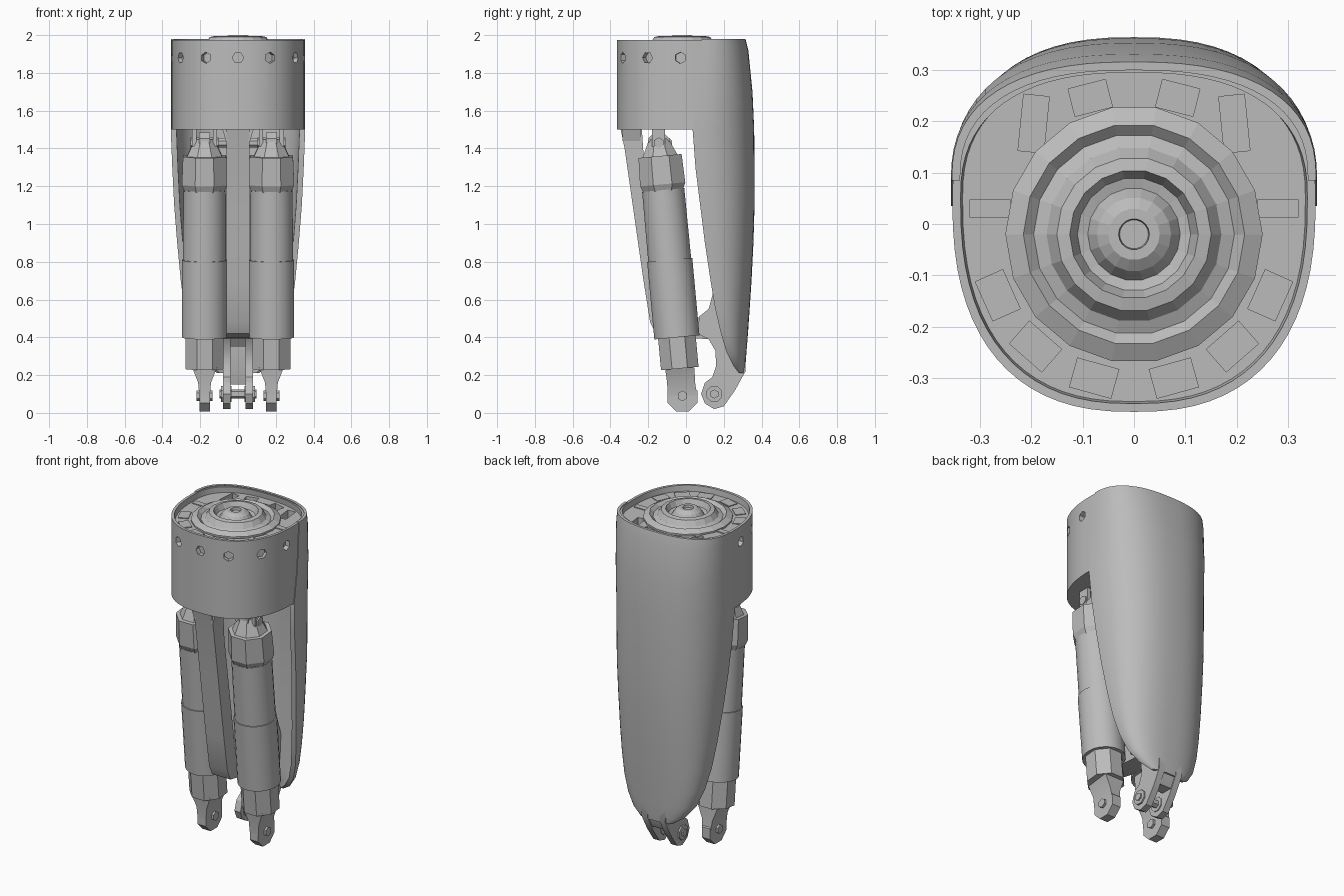
import bpy, bmesh, math
from mathutils import Vector, Matrix

if "Cube" in bpy.data.objects:
    bpy.data.objects.remove(bpy.data.objects["Cube"])

grey = bpy.data.materials.new("plain_grey")
grey.use_nodes = True
grey.diffuse_color = (0.5, 0.5, 0.5, 1)
grey.node_tree.nodes["Principled BSDF"].inputs["Base Color"].default_value = (0.5, 0.5, 0.5, 1)


def make(name, bm, smooth=True):
    bmesh.ops.recalc_face_normals(bm, faces=bm.faces)
    mesh = bpy.data.meshes.new(name)
    bm.to_mesh(mesh)
    bm.free()
    mesh.materials.append(grey)
    ob = bpy.data.objects.new(name, mesh)
    bpy.context.collection.objects.link(ob)
    bpy.ops.object.select_all(action='DESELECT')
    ob.select_set(True)
    bpy.context.view_layer.objects.active = ob
    if smooth:
        bpy.ops.object.shade_smooth_by_angle(angle=math.radians(32))
    return ob


def loft(name, rings):
    """Solid through closed rings of points, capped at both ends."""
    bm = bmesh.new()
    loops = [[bm.verts.new(p) for p in ring] for ring in rings]
    n = len(loops[0])
    for a, b in zip(loops, loops[1:]):
        for i in range(n):
            j = (i + 1) % n
            bm.faces.new((a[i], a[j], b[j], b[i]))
    bm.faces.new(loops[0])
    bm.faces.new(loops[-1])
    return make(name, bm)


def prism(name, profile, x0, x1):
    """Side profile (y, z) extruded across x."""
    return loft(name, [[(x, y, z) for y, z in profile] for x in (x0, x1)])


def rod(name, p0, p1, r0, r1=None, n=20):
    p0, p1 = Vector(p0), Vector(p1)
    d = p1 - p0
    turn = Vector((0, 0, 1)).rotation_difference(d).to_matrix().to_4x4()
    m = Matrix.Translation((p0 + p1) / 2) @ turn @ Matrix.Rotation(math.pi / n, 4, 'Z')
    bm = bmesh.new()
    bmesh.ops.create_cone(bm, cap_ends=True, segments=n, radius1=r0,
                          radius2=r0 if r1 is None else r1, depth=d.length, matrix=m)
    return make(name, bm, n > 8)


def box(name, centre, size, spin=0):
    bm = bmesh.new()
    m = (Matrix.Translation(centre) @ Matrix.Rotation(spin, 4, 'Z')
         @ Matrix.Diagonal((*size, 1)))
    bmesh.ops.create_cube(bm, size=1, matrix=m)
    return make(name, bm, False)


def cut(target, cutter):
    mod = target.modifiers.new("cut", 'BOOLEAN')
    mod.operation = 'DIFFERENCE'
    mod.solver = 'EXACT'
    mod.object = cutter
    bpy.context.view_layer.objects.active = target
    bpy.ops.object.modifier_apply(modifier=mod.name)
    bpy.data.objects.remove(cutter)


def rounded(t, power):
    """Point at angle t on a unit superellipse."""
    c, s = math.cos(t), math.sin(t)
    e = 2 / power
    return math.copysign(abs(c) ** e, c), math.copysign(abs(s) ** e, s)


# Rear shell sections: height, half width, front edge y, back y
SHELL = [(1.98, .354, .085, .315), (1.92, .356, .08, .33), (1.7, .356, .065, .352),
         (1.5, .356, .035, .361), (1.3, .348, .05, .363), (1.1, .338, .075, .363),
         (.9, .322, .10, .357), (.7, .303, .13, .347), (.55, .284, .155, .337),
         (.42, .258, .185, .328), (.32, .222, .215, .32), (.25, .17, .25, .315),
         (.21, .11, .28, .31)]
BACK_POWER, FRONT_POWER = 2.45, 2.45


def back_at(z):
    for hi, lo in zip(SHELL, SHELL[1:]):
        if lo[0] <= z <= hi[0]:
            return lo[3] + (hi[3] - lo[3]) * (z - lo[0]) / (hi[0] - lo[0])


def crescent(z, w, f, b, steps=32):
    d = min(.016 if z > 1.6 else .03, w * .3, (b - f) * .5)
    arc = [rounded(math.pi * i / steps, BACK_POWER) for i in range(steps + 1)]
    outer = [(w * c, f + (b - f) * s, z) for c, s in arc]
    inner = [((w - d) * c, f + (b - d - f) * s, z) for c, s in arc]
    return outer + inner[::-1]


loft("rear_shell", [crescent(*row) for row in SHELL])

# Upper housing: rounded square, recessed top
MID, FRONT, WIDE = .05, .365, .353


def outline(z, inset=0, n=72):
    ring = []
    for i in range(n):
        t = 2 * math.pi * i / n
        c, s = rounded(t, BACK_POWER if i < n / 2 else FRONT_POWER)
        reach = (back_at(z) - .006 - MID if s > 0 else MID + FRONT) - inset
        ring.append(((WIDE - inset) * c, MID + reach * s, z))
    return ring


housing = loft("upper_housing", [outline(1.5), outline(1.7), outline(1.9), outline(1.975),
                                 outline(1.975, .016), outline(1.94, .02)])

# Screw holes around the front of the housing
for x, y in ((0, -.365), (.17, -.335), (.305, -.205), (.35, -.03)):
    for side in ((1,) if x == 0 else (1, -1)):
        p = Vector((x * side, y, 1.88))
        inward = Vector((-x * side, -y, 0)).normalized()
        cut(housing, rod("cutter", p - inward * .04, p + inward * .03, .03, n=6))

# Open slots behind the top disc
for side in (1, -1):
    cut(housing, box("cutter", (side * .085, .245, 1.9), (.075, .055, .24), -side * .25))
    cut(housing, box("cutter", (side * .195, .195, 1.9), (.05, .11, .24), side * .1))

# Thin pads on the top deck
for side in (1, -1):
    box("side_pad", (side * .28, .03, 1.942), (.08, .035, .006))
    for a in (.27, .72, 1.15):
        box("front_pad", (side * .29 * math.sin(a), -.02 - .29 * math.cos(a), 1.942),
            (.085, .06, .006), side * a)

# Stepped rotary disc on top
bm = bmesh.new()
steps = [(.25, 1.93), (.25, 1.95), (.215, 1.968), (.195, 1.95), (.17, 1.96), (.15, 1.99),
         (.125, 1.995), (.11, 1.962), (.09, 1.957), (.072, 1.985), (.05, 2.0), (.03, 2.0),
         (.028, 1.985)]
n = 18
rows = [[bm.verts.new((r * math.cos(2 * math.pi * i / n), -.02 + r * math.sin(2 * math.pi * i / n), z))
         for i in range(n)] for r, z in steps]
for a, b in zip(rows, rows[1:]):
    for i in range(n):
        bm.faces.new((a[i], a[(i + 1) % n], b[(i + 1) % n], b[i]))
bm.faces.new(rows[0])
bm.faces.new(rows[-1])
make("top_disc", bm, False)

# Front strut with a foot that reaches back to the shell
prism("front_strut", [(-.35, 1.52), (-.325, 1.4), (-.275, 1.05), (-.225, .7), (-.19, .48),
                      (-.16, .42), (-.05, .4), (.13, .39), (.14, .5), (-.06, .51),
                      (-.11, .56), (-.14, .75), (-.22, 1.3), (-.235, 1.52)], -.062, .062)
for side in (1, -1):
    loft("strut_fillet", [[(side * .05, y, 1.44), (side * .064, y, 1.44),
                           (side * .085, y, 1.51), (side * .05, y, 1.51)] for y in (-.335, -.24)])

# Lower fork of the frame
for side in (1, -1):
    prism("fork_plate", [(.08, .1), (.1, .05), (.15, .02), (.2, .035), (.26, .12), (.315, .22),
                         (.31, .5), (.24, .72), (.15, .66), (.12, .55), (.07, .51), (.06, .42),
                         (.12, .39), (.155, .33), (.16, .25), (.14, .19), (.1, .16)],
          side * .04, side * .08)
    rod("fork_boss", (side * .035, .15, .1), (side * .09, .15, .1), .045, n=8)
prism("fork_web", [(.2, .15), (.27, .15), (.305, .22), (.3, .6), (.2, .6), (.12, .5), (.13, .4),
                   (.17, .35), (.18, .22)], -.05, .05)
rod("fork_pin", (-.098, .15, .1), (.098, .15, .1), .024, n=6)


# Paired linear actuators, leaning back toward the bottom
def axis(x, z):
    return (x, -.13 + (1.28 - z) * .093, z)


def slab(x, z, half_x, half_y):
    x, y, z = axis(x, z)
    return [(x + i * half_x, y + j * half_y, z) for i, j in ((1, 1), (-1, 1), (-1, -1), (1, -1))]


for x in (.177, -.177):
    # name, bottom, top, lower radius, upper radius, sides
    for name, lo, hi, r0, r1, n in (
            ("actuator_neck", 1.35, 1.45, .105, .055, 8),
            ("actuator_head", 1.21, 1.36, .13, .124, 8),
            ("actuator_collar", 1.17, 1.21, .112, .13, 8),
            ("actuator_upper_tube", .805, 1.18, .115, .113, 24),
            ("actuator_lower_tube", .4, .81, .121, .121, 24),
            ("actuator_rod_block", .235, .405, .108, .108, 8)):
        rod(name, axis(x, lo), axis(x, hi), r0, r1, n)
    loft("actuator_rod_neck", [slab(x, .24, .065, .078), slab(x, .16, .034, .074),
                               slab(x, .09, .028, .078)])
    for name, z, r, half in (("upper_eye", 1.43, .06, .03), ("upper_pin", 1.43, .028, .075),
                             ("lower_eye", .085, .085, .028), ("lower_pin", .09, .028, .042)):
        _, y, _ = axis(x, z)
        rod(name, (x - half, y, z), (x + half, y, z), r, n=8 if "eye" in name else 6)
    for side in (1, -1):
        box("pin_bracket", (x + side * .055, axis(x, 1.45)[1], 1.46), (.022, .07, .1))
rod("cross_bar", (-.17, -.1, 1.43), (.17, -.1, 1.43), .028, n=8)
